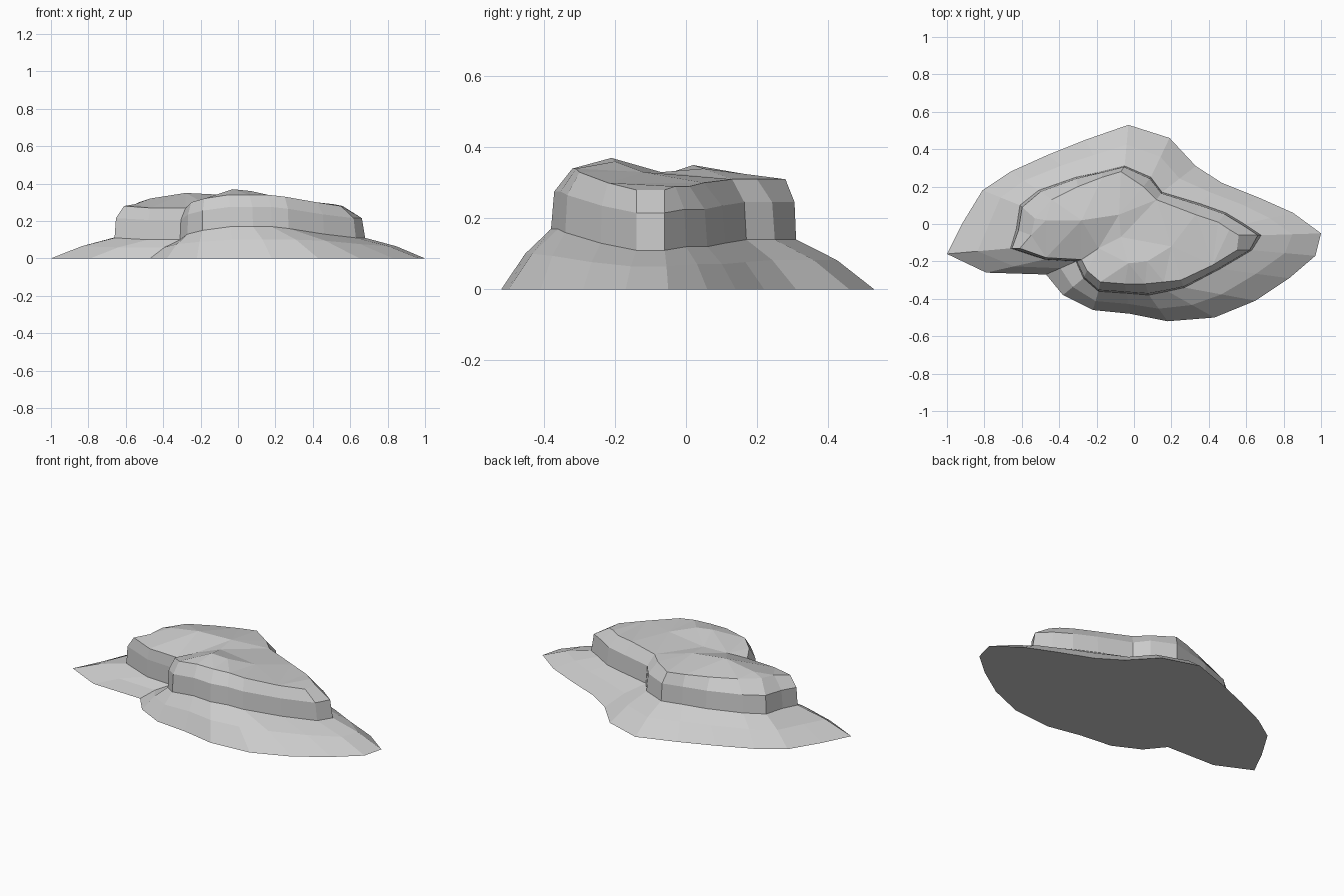
import bpy
import bmesh
from mathutils import Vector
from mathutils.geometry import delaunay_2d_cdt

default_cube = bpy.data.objects.get("Cube")
if default_cube:
    bpy.data.objects.remove(default_cube, do_unlink=True)

CLIFF_HEIGHT = 0.17

# Ground outline of the mound (x, y), clockwise from the left tip
foot_outline = [
    (-1, -.16), (-.92, 0), (-.81, .18), (-.66, .28), (-.46, .37), (-.26, .45),
    (-.03, .53), (.19, .46), (.33, .31), (.47, .22), (.67, .14), (.85, .06),
    (1, -.05), (.97, -.17), (.83, -.29), (.65, -.41), (.43, -.5), (.18, -.52),
    (-.02, -.48), (-.22, -.46), (-.38, -.38), (-.47, -.27), (-.79, -.26),
]

# Line where the slope meets the cliff (x, y, z)
cliff_outline = [
    (-.66, -.13, .11), (-.63, -.03, .12), (-.61, .1, .13), (-.51, .18, .14),
    (-.31, .25, .14), (-.17, .28, .14), (-.05, .31, .14), (.09, .25, .14),
    (.15, .17, .14), (.35, .11, .13), (.49, .06, .12), (.59, 0, .12),
    (.68, -.06, .11), (.63, -.14, .11), (.46, -.24, .13), (.27, -.34, .16),
    (.18, -.36, .17), (.08, -.38, .17), (-.04, -.37, .17), (-.19, -.36, .15),
    (-.27, -.29, .13), (-.31, -.2, .1), (-.48, -.19, .1),
]

# Upper rim of the cliff (x, y)
rim_outline = [
    (-.61, -.13), (-.55, -.06), (-.53, .03), (-.44, .13), (-.3, .2), (-.17, .25),
    (-.07, .28), (.05, .2), (.12, .13), (.33, .05), (.45, .01), (.51, -.03),
    (.56, -.06), (.55, -.14), (.42, -.22), (.25, -.3), (.16, -.31), (.06, -.32),
    (-.05, -.32), (-.18, -.31), (-.25, -.25), (-.28, -.19), (-.47, -.18),
]

# Two summits and the gully between them
summit_points = [
    (-.03, -.21, .37), (.07, -.2, .36), (-.07, -.07, .33), (-.28, .02, .35),
    (-.47, .02, .32), (-.08, .05, .34), (.2, -.12, .33), (-.19, -.13, .3),
]


def blend(lower, upper, across, up):
    """Ring between two rings, with separate sideways and height fractions."""
    ring = []
    for a, b in zip(lower, upper):
        p = a.lerp(b, across)
        p.z = a.z + (b.z - a.z) * up
        ring.append(p)
    return ring


def bridge(bm, lower, upper):
    """Join two closed rings of vertices with quads."""
    count = len(lower)
    for i in range(count):
        j = (i + 1) % count
        bm.faces.new((lower[i], lower[j], upper[j], upper[i]))


foot = [Vector((x, y, 0)) for x, y in foot_outline]
cliff = [Vector(p) for p in cliff_outline]
rim = [Vector((x, y, base.z + CLIFF_HEIGHT))
       for (x, y), base in zip(rim_outline, cliff)]
slope = blend(foot, cliff, .48, .59)
shoulder = blend(cliff, rim, .15, .62)

# Slopes and cliff bands
bm = bmesh.new()
rings = [[bm.verts.new(p) for p in ring]
         for ring in (foot, slope, cliff, shoulder, rim)]
for lower, upper in zip(rings, rings[1:]):
    bridge(bm, lower, upper)

# Flat underside
bm.faces.new(rings[0])

# Faceted plateau top
top_verts = rings[-1] + [bm.verts.new(p) for p in summit_points]
flat_points = [v.co.to_2d() for v in top_verts]
result = delaunay_2d_cdt(flat_points, [], [list(range(len(rim)))], 1, 1e-5)
triangles, sources = result[2], result[3]
for tri in triangles:
    bm.faces.new([top_verts[sources[i][0]] for i in tri])

bmesh.ops.recalc_face_normals(bm, faces=bm.faces[:])
mesh = bpy.data.meshes.new("rock_plateau")
bm.to_mesh(mesh)
bm.free()

# Plain grey stone
stone = bpy.data.materials.new("grey_stone")
stone.use_nodes = True
colour = (.6, .6, .6, 1)
stone.diffuse_color = colour
stone.node_tree.nodes["Principled BSDF"].inputs["Base Color"].default_value = colour
mesh.materials.append(stone)

plateau = bpy.data.objects.new("rock_plateau", mesh)
bpy.context.collection.objects.link(plateau)
